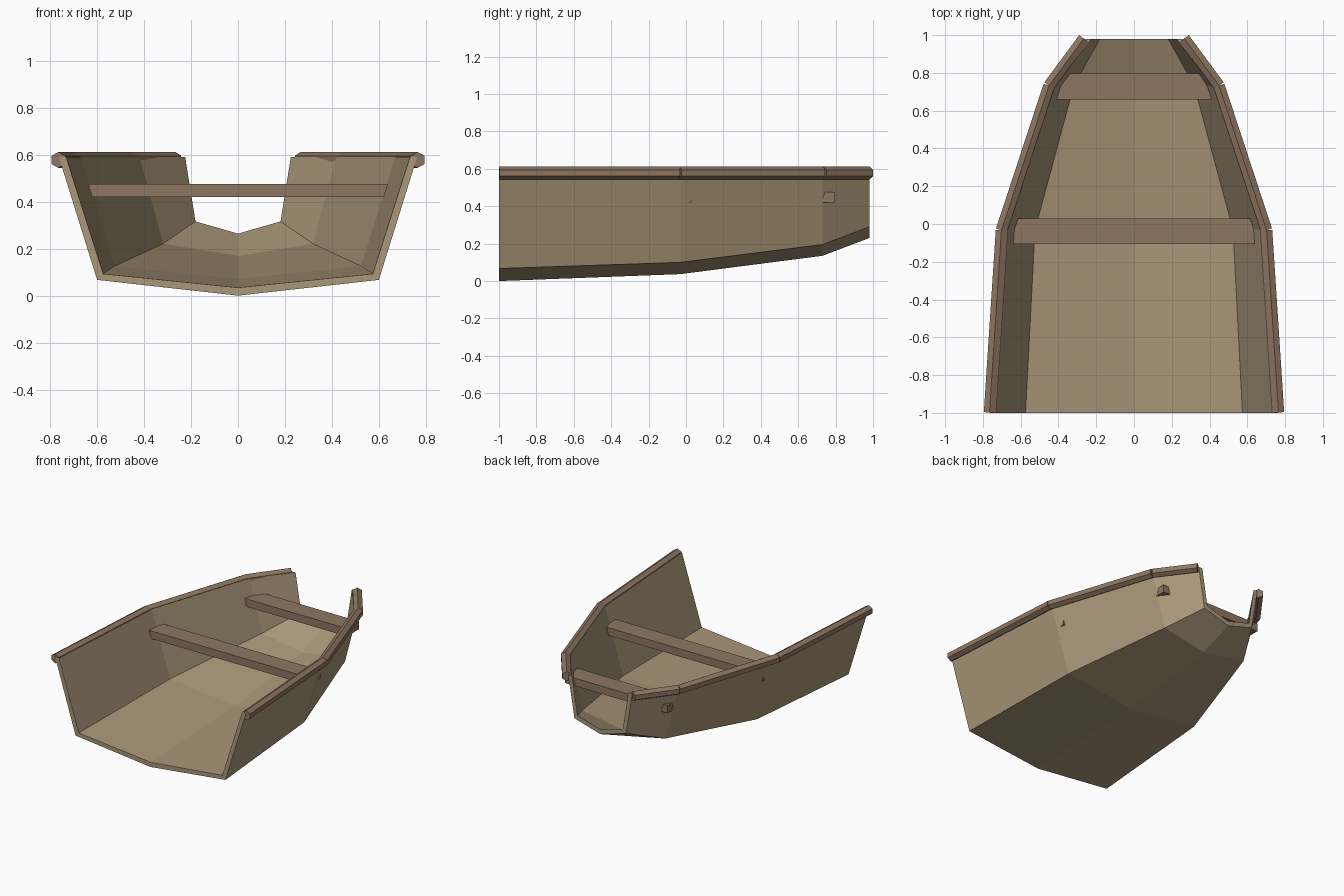
import bpy, bmesh
from mathutils import Vector

if "Cube" in bpy.data.objects:
    bpy.data.objects.remove(bpy.data.objects["Cube"])


def material(name, color):
    m = bpy.data.materials.new(name)
    m.diffuse_color = color
    m.use_nodes = True
    m.node_tree.nodes["Principled BSDF"].inputs["Base Color"].default_value = m.diffuse_color
    return m


def finish(bm, name, mat):
    bmesh.ops.recalc_face_normals(bm, faces=bm.faces)
    me = bpy.data.meshes.new(name)
    bm.to_mesh(me)
    bm.free()
    me.materials.append(mat)
    ob = bpy.data.objects.new(name, me)
    bpy.context.collection.objects.link(ob)
    return ob


hull_wood = material("hull_wood", (0.40, 0.31, 0.19, 1))
trim_wood = material("trim_wood", (0.27, 0.18, 0.12, 1))

# Hull: stations of (y, outer keel z, outer chine x, outer chine z, outer top x)
stations = [(-1.0, 0.0, 0.60, 0.067, 0.763),
            (-0.03, 0.037, 0.55, 0.10, 0.70),
            (0.73, 0.135, 0.345, 0.195, 0.45),
            (0.98, 0.23, 0.207, 0.29, 0.256)]
top_z, wall = 0.59, 0.028

bm = bmesh.new()
rings = []
for y, kz, cx, cz, tx in stations:
    outer = [(-tx, top_z), (-cx, cz), (0, kz), (cx, cz), (tx, top_z)]
    ix, iz, jx = cx - 0.026, cz + 0.026, tx - 0.031
    inner = [(jx, top_z), (ix, iz), (0, kz + 0.034), (-ix, iz), (-jx, top_z)]
    rings.append([bm.verts.new((x, y, z)) for x, z in outer + inner])
for a, b in zip(rings, rings[1:]):
    for i in range(10):
        j = (i + 1) % 10
        bm.faces.new((a[i], a[j], b[j], b[i]))
for r in (rings[0], rings[-1]):
    for i in range(4):
        bm.faces.new((r[i], r[i + 1], r[8 - i], r[9 - i]))
finish(bm, "hull", hull_wood)

# Gunwale rails: separate six-sided bars along each side
path = [(0.765, -0.998), (0.702, -0.033), (0.45, 0.733), (0.266, 0.982)]
hexagon = [(0, 0.034), (0.03, 0.017), (0.03, -0.017),
           (0, -0.034), (-0.03, -0.017), (-0.03, 0.017)]
for side, s in (("right", 1), ("left", -1)):
    bm = bmesh.new()
    for p, q in zip(path, path[1:]):
        p, q = Vector(p), Vector(q)
        d = (q - p).normalized()
        n = Vector((d.y, -d.x))
        ends = []
        for c in (p, q):
            ends.append([bm.verts.new((s * (c.x + n.x * u), c.y + n.y * u, 0.578 + v))
                         for u, v in hexagon])
        for i in range(6):
            j = (i + 1) % 6
            bm.faces.new((ends[0][i], ends[0][j], ends[1][j], ends[1][i]))
        bm.faces.new(ends[0])
        bm.faces.new(ends[1])
    finish(bm, side + "_gunwale_rail", trim_wood)


# Bench seats: planks running wall to wall
def seat(name, half, y0, y1):
    bm = bmesh.new()
    bmesh.ops.create_cube(bm, size=1)
    for v in bm.verts:
        v.co = (2 * half * v.co.x, (y0 + y1) / 2 + (y1 - y0) * v.co.y,
                0.448 + 0.056 * v.co.z)
    finish(bm, name, trim_wood)


seat("middle_seat", 0.64, -0.105, 0.03)
seat("rear_seat", 0.41, 0.66, 0.797)
